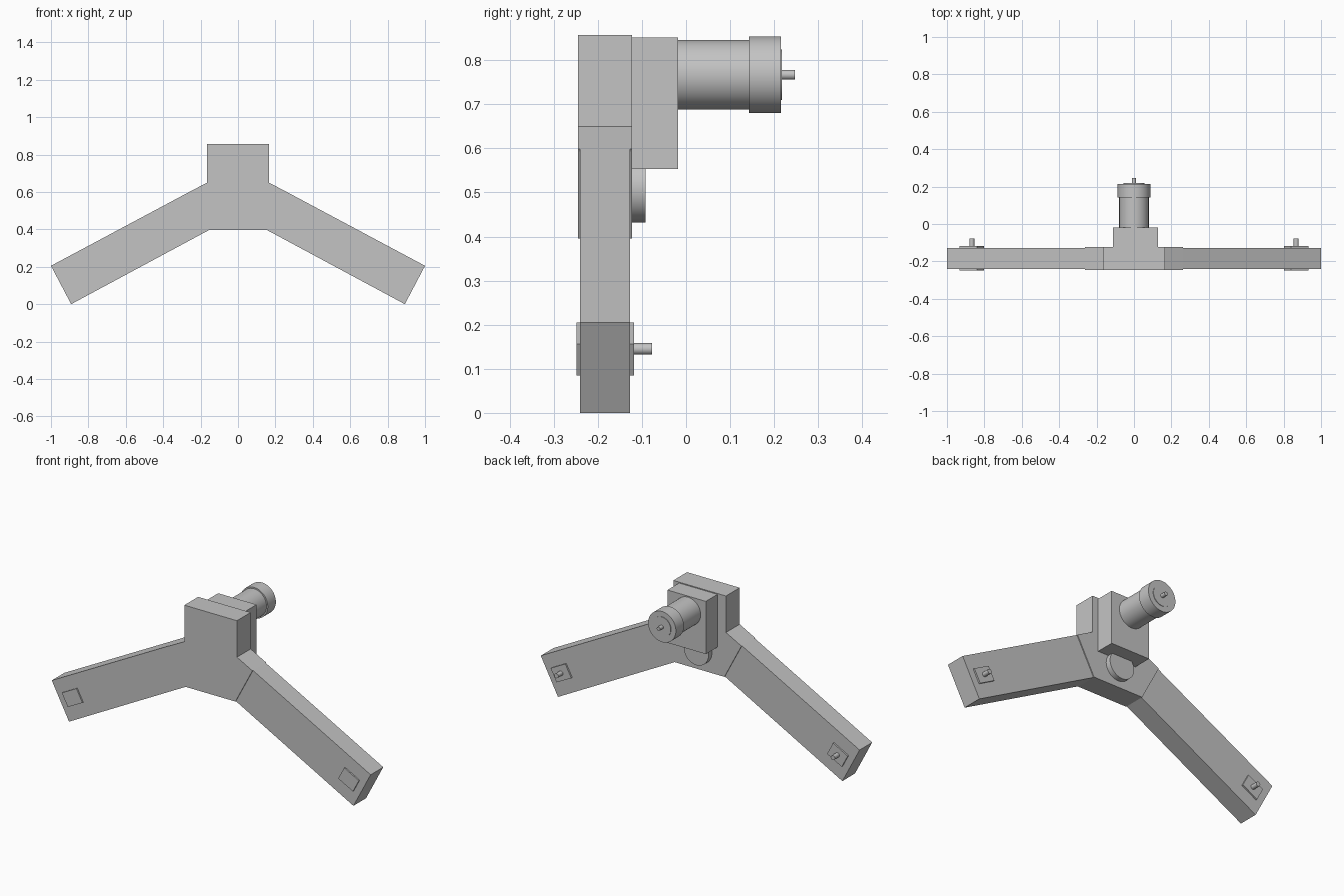
import bpy, bmesh, math
from mathutils import Vector

cube = bpy.data.objects.get("Cube")
if cube:
    bpy.data.objects.remove(cube, do_unlink=True)

grey = bpy.data.materials.new("plain_grey")
grey.use_nodes = True
grey.diffuse_color = (0.55, 0.55, 0.55, 1)
grey.node_tree.nodes["Principled BSDF"].inputs["Base Color"].default_value = (0.55, 0.55, 0.55, 1)


def prism(name, outline, y0, y1):
    """Extrude an x-z outline from y0 back to y1."""
    bm = bmesh.new()
    face = bm.faces.new([bm.verts.new((x, y0, z)) for x, z in outline])
    new = bmesh.ops.extrude_face_region(bm, geom=[face])["geom"]
    verts = [g for g in new if isinstance(g, bmesh.types.BMVert)]
    bmesh.ops.translate(bm, verts=verts, vec=(0, y1 - y0, 0))
    bmesh.ops.recalc_face_normals(bm, faces=bm.faces)
    mesh = bpy.data.meshes.new(name)
    bm.to_mesh(mesh)
    bm.free()
    mesh.materials.append(grey)
    obj = bpy.data.objects.new(name, mesh)
    bpy.context.collection.objects.link(obj)
    return obj


def rod(name, x, z, radius, y0, y1, sides=48):
    """Cylinder lying along y."""
    bpy.ops.mesh.primitive_cylinder_add(
        vertices=sides, radius=radius, depth=y1 - y0,
        location=(x, (y0 + y1) / 2, z), rotation=(math.pi / 2, 0, 0))
    obj = bpy.context.object
    obj.name = name
    obj.data.materials.append(grey)
    bpy.ops.object.shade_smooth_by_angle(angle=math.radians(35))
    return obj


# Central hub with upright neck
half = [(0.165, 0.857), (0.165, 0.65), (0.262, 0.599), (0.155, 0.396)]
prism("hub", half + [(-x, z) for x, z in reversed(half)], -0.245, -0.122)

# Sloping arms, each with an end pad and a pin
along = Vector((0.882, -0.471))
across = Vector((0.471, 0.882))
centre = Vector((0.867, 0.145))
arm = [(0.262, 0.599), (1.0, 0.205), (0.892, 0.0), (0.155, 0.396)]
pad = [centre + along * a * 0.052 + across * b * 0.04
       for a, b in ((-1, -1), (1, -1), (1, 1), (-1, 1))]
for side, s in (("left", 1), ("right", -1)):
    prism(side + "_arm", [(s * x, z) for x, z in arm], -0.24, -0.127)
    prism(side + "_pad", [(s * x, z) for x, z in pad], -0.248, -0.118)
    rod(side + "_pin", s * centre.x, centre.y, 0.013, -0.125, -0.077, 24)

# Gearbox block behind the hub, with the round boss below it
prism("gearbox", [(-0.112, 0.553), (0.129, 0.553), (0.129, 0.852), (-0.112, 0.852)],
      -0.122, -0.018)
rod("boss", 0, 0.509, 0.077, -0.122, -0.092)

# Motor: body, end cap, raised disc and shaft
for name, radius, y0, y1 in (("motor_body", 0.079, -0.018, 0.143),
                             ("motor_cap", 0.087, 0.143, 0.215),
                             ("motor_disc", 0.057, 0.215, 0.218),
                             ("motor_shaft", 0.011, 0.218, 0.247)):
    rod(name, 0, 0.767, radius, y0, y1)
